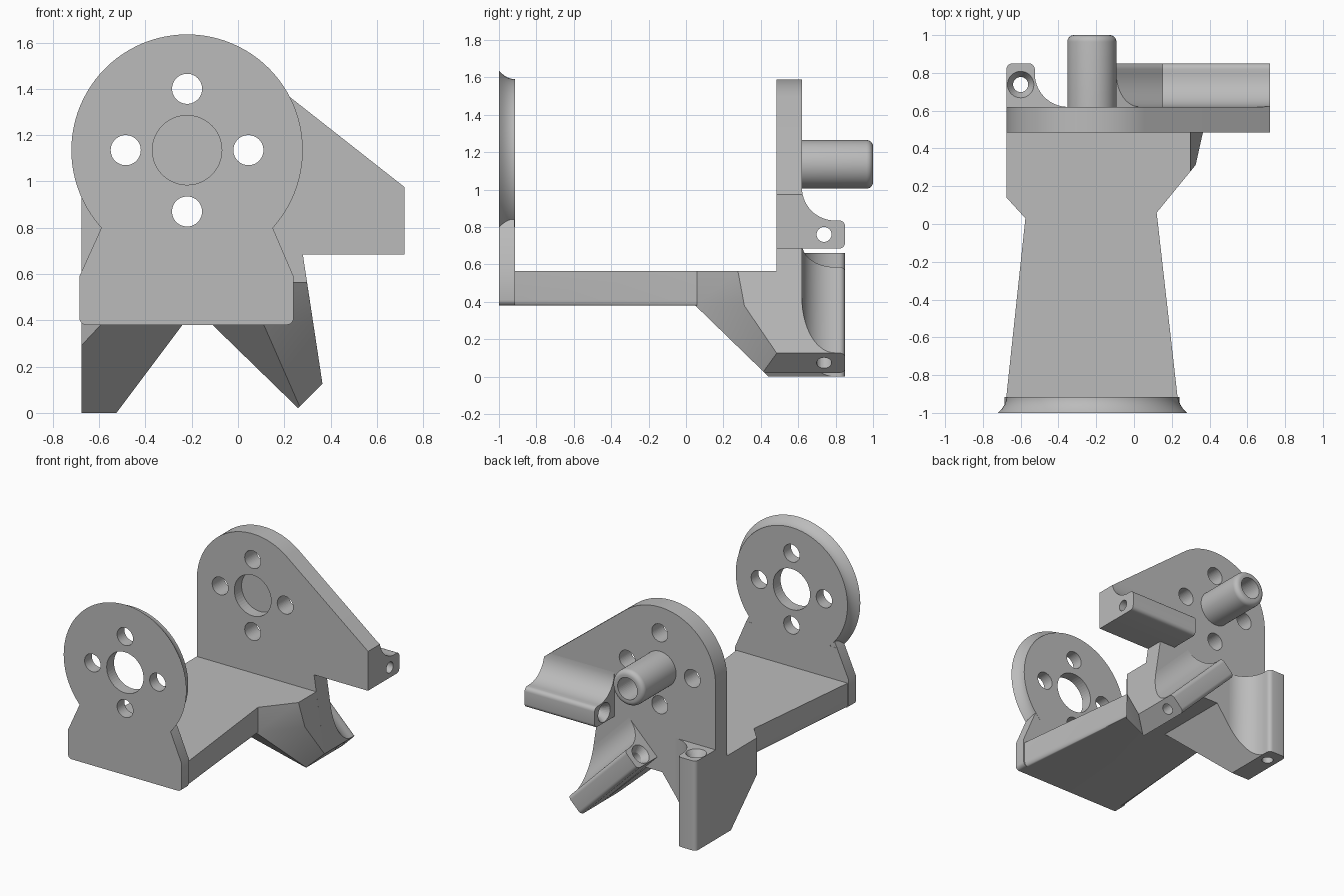
import bpy, bmesh, math
from mathutils import Vector, Matrix

if "Cube" in bpy.data.objects:
    bpy.data.objects.remove(bpy.data.objects["Cube"])

grey = bpy.data.materials.new("plain grey")
grey.diffuse_color = (0.5, 0.5, 0.5, 1)
grey.use_nodes = True
grey.node_tree.nodes["Principled BSDF"].inputs["Base Color"].default_value = grey.diffuse_color
HUB = (-0.22, 1.135)


def finish(bm, name, smooth=True):
    bmesh.ops.recalc_face_normals(bm, faces=bm.faces[:])
    mesh = bpy.data.meshes.new(name)
    bm.to_mesh(mesh)
    bm.free()
    ob = bpy.data.objects.new(name, mesh)
    bpy.context.collection.objects.link(ob)
    mesh.materials.append(grey)
    return ob


def prism(points, extrude):
    """Solid from a planar loop of 3D points swept along a vector."""
    bm = bmesh.new()
    face = bm.faces.new([bm.verts.new(p) for p in points])
    new = bmesh.ops.extrude_face_region(bm, geom=[face])["geom"]
    bmesh.ops.translate(bm, vec=Vector(extrude),
                        verts=[v for v in new if isinstance(v, bmesh.types.BMVert)])
    return bm


def plate(outline, y0, y1):
    return prism([(x, y0, z) for x, z in outline], (0, y1 - y0, 0))


def clip(bm, point, normal):
    """Keep the side of the plane that the normal points to."""
    bmesh.ops.bisect_plane(bm, geom=bm.verts[:] + bm.edges[:] + bm.faces[:], dist=1e-5,
                           plane_co=point, plane_no=normal, clear_inner=True)
    bmesh.ops.holes_fill(bm, edges=[e for e in bm.edges if e.is_boundary], sides=0)


def arc(cx, cy, r, a0, a1, n):
    return [(cx + r * math.cos(math.radians(a0 + (a1 - a0) * i / n)),
             cy + r * math.sin(math.radians(a0 + (a1 - a0) * i / n))) for i in range(n + 1)]


def lathe(profile, origin, axis, n=64):
    """Solid of revolution; the profile is (radius, distance along axis)."""
    bm = bmesh.new()
    rings = [[bm.verts.new((r * math.cos(math.tau * i / n), r * math.sin(math.tau * i / n), h))
              for i in range(n)] for r, h in profile]
    for a, b in zip(rings, rings[1:]):
        for i in range(n):
            bm.faces.new((a[i], a[(i + 1) % n], b[(i + 1) % n], b[i]))
    bm.faces.new(rings[0])
    bm.faces.new(rings[-1])
    turn = Vector((0, 0, 1)).rotation_difference(Vector(axis)).to_matrix().to_4x4()
    bm.transform(Matrix.Translation(origin) @ turn)
    return bm


def cut(ob, *cutters):
    for bm in cutters:
        tool = finish(bm, "hole_cutter")
        tool.hide_render = True
        tool.hide_set(True)
        mod = ob.modifiers.new("hole", 'BOOLEAN')
        mod.operation, mod.solver, mod.object = 'DIFFERENCE', 'EXACT', tool


def hub_hole(r, y0, y1, dx=0, dz=0):
    return lathe([(r, 0), (r, y1 - y0)], (HUB[0] + dx, y0, HUB[1] + dz), (0, 1, 0), 48)


def bolt_holes(y0, y1):
    d = 0.265
    return [hub_hole(0.065, y0, y1, dx, dz) for dx, dz in ((d, 0), (-d, 0), (0, d), (0, -d))]


parts = []

# Front disc with a flared rim
flare = [(0.5, 0)] + [(0.455 + 0.045 * (1 - t / 6) ** 2, 0.085 * t / 6) for t in range(1, 7)]
disc = finish(lathe(flare, (HUB[0], -1, HUB[1]), (0, 1, 0), 96), "front_disc")
cut(disc, hub_hole(0.15, -1.1, -0.8), *bolt_holes(-1.1, -0.8))

# Neck joining the disc to the floor
neck_outline = (arc(-0.655, 0.41, 0.03, 180, 270, 5) + arc(0.21, 0.41, 0.03, 270, 360, 5)
                + [(0.24, 0.59), (0.15, 0.80), (-0.59, 0.80), (-0.685, 0.59)])
neck = finish(plate(neck_outline, -1, -0.915), "front_neck")
# Web inside the disc, kept clear of the lower bolt hole
web = finish(plate([(-0.59, 0.80), (0.15, 0.80), (0.13, 0.84), (-0.57, 0.84)], -0.999, -0.916), "neck_web")
for ob in (neck, web):
    cut(ob, hub_hole(0.065, -1.1, -0.8, 0, -0.265))

# Tapered floor with rounded lower edges
bm = prism([(-0.685, -1, 0.38), (0.24, -1, 0.38), (0.12, 0.06, 0.38), (0.12, 0.485, 0.38),
            (-0.575, 0.485, 0.38), (-0.575, 0.03, 0.38)], (0, 0, 0.185))
low = [e for e in bm.edges if all(v.co.z < 0.39 for v in e.verts)
       and min(v.co.y for v in e.verts) < -0.9 and max(v.co.y for v in e.verts) > 0]
bmesh.ops.bevel(bm, geom=low, offset=0.03, segments=5, affect='EDGES', profile=0.5)
floor = finish(bm, "floor")

# Gussets under the floor running back to the legs
slope = ((0, 0.05, 0.38), (0, 1, 1.03))
left = plate([(-0.675, 0), (-0.525, 0), (-0.24, 0.38), (-0.24, 0.565), (-0.675, 0.565)], -0.3, 0.485)
clip(left, *slope)
clip(left, (-0.575, 0.03, 0), (1.1, 1, 0))
right = plate([(0.26, 0.02), (0.365, 0.125), (0.298, 0.565), (-0.11, 0.565), (-0.11, 0.38)], -0.3, 0.485)
clip(right, *slope)
clip(right, (0.12, 0.06, 0), (-0.22, 0.18, 0))
clip(right, (0.12, 0.06, 0.38), (-0.0638, 0.0523, 0.0259))
gussets = [finish(left, "left_gusset"), finish(right, "right_gusset")]

# Back plate
outline = (arc(*HUB, 0.455, 180, 53.3 - 26 + 26, 40) [::-1]
           + [(-0.675, 0), (-0.525, 0), (-0.24, 0.38), (-0.11, 0.38), (0.26, 0.02), (0.365, 0.125),
              (0.28, 0.685), (0.72, 0.685), (0.72, 0.975)])
back = finish(plate(outline, 0.485, 0.62), "back_plate")
cut(back, hub_hole(0.15, 0.4, 0.57), *bolt_holes(0.4, 0.7))

# Peg with a rounded rim and a blind bore
peg_profile = [(0.13, 0)] + arc(0.095, 0.345, 0.035, 0, 90, 6)
peg = finish(lathe(peg_profile, (HUB[0] - 0.003, 0.62, HUB[1]), (0, 1, 0)), "peg")
cut(peg, hub_hole(0.08, 0.75, 1.1, -0.003))


# Bored ribs with a cove blending into the back plate
def rib(name, origin, along, across, length, clips):
    o, u, w = (Vector((p[0], 0, p[1])) for p in (origin, along, across))
    section = ([(0, 0.62)] + arc(0.03, 0.82, 0.03, 180, 90, 5) + arc(0.12, 0.82, 0.03, 90, 0, 5)
               + arc(0.325, 0.795, 0.175, 180, 270, 14))
    bm = prism([o + w * a + Vector((0, y, 0)) for a, y in section], u * length)
    for p, n in clips:
        clip(bm, (p[0], 0, p[1]), (n[0], 0, n[1]))
    ob = finish(bm, name)
    bore = [(0.04, -0.1), (0.04, length - 0.05), (0.07, length), (0.07, length + 0.05)]
    cut(ob, lathe(bore, o + w * 0.075 + Vector((0, 0.738, 0)), u, 32))
    return ob


s = math.sqrt(0.5)
ribs = [rib("left_leg_rib", (-0.675, 0), (0, 1), (1, 0), 0.66, [((-0.525, 0), (-0.38, 0.285))]),
        rib("side_arm_rib", (0.72, 0.685), (-1, 0), (0, 1), 0.57, [((0.72, 0.975), (-0.365, -0.49))]),
        rib("right_leg_rib", (0.26, 0.02), (-s, s), (s, s), 0.65, [((0.28, 0.685), (-0.56, -0.085))])]

# Smooth curved surfaces, keep edges sharp
parts = [disc, neck, web, floor, back, peg] + gussets + ribs
bpy.ops.object.select_all(action='DESELECT')
for ob in parts:
    ob.select_set(True)
bpy.context.view_layer.objects.active = disc
bpy.ops.object.shade_smooth_by_angle(angle=math.radians(30))
